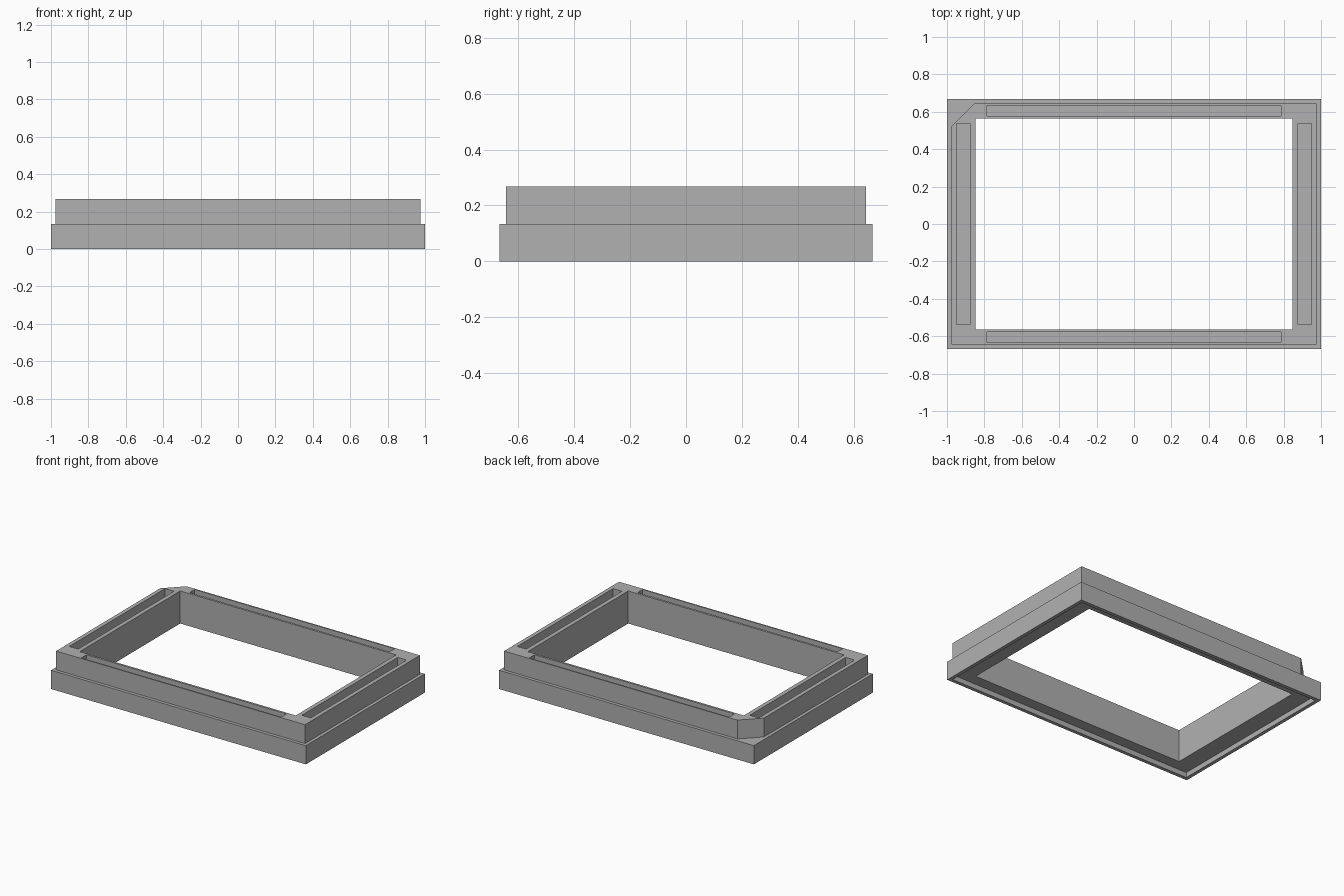
import bpy
import bmesh

default = bpy.data.objects.get("Cube")
if default:
    bpy.data.objects.remove(default, do_unlink=True)

HALF_X, HALF_Y = 1.0, 0.667
HEIGHT, STEP = 0.267, 0.133

grey = bpy.data.materials.new("grey plastic")
grey.use_nodes = True
colour = (0.44, 0.44, 0.44, 1)
grey.diffuse_color = colour
grey.node_tree.nodes["Principled BSDF"].inputs["Base Color"].default_value = colour


def prism(name, outline, z0, z1):
    """Extrude a flat outline between two heights."""
    bm = bmesh.new()
    face = bm.faces.new([bm.verts.new((x, y, z0)) for x, y in outline])
    top = bmesh.ops.extrude_face_region(bm, geom=[face])["geom"]
    verts = [v for v in top if isinstance(v, bmesh.types.BMVert)]
    bmesh.ops.translate(bm, verts=verts, vec=(0, 0, z1 - z0))
    bmesh.ops.recalc_face_normals(bm, faces=bm.faces)
    mesh = bpy.data.meshes.new(name)
    bm.to_mesh(mesh)
    bm.free()
    mesh.materials.append(grey)
    obj = bpy.data.objects.new(name, mesh)
    bpy.context.collection.objects.link(obj)
    return obj


def rect(x0, x1, y0, y1):
    return [(x0, y0), (x1, y0), (x1, y1), (x0, y1)]


def centred(hx, hy):
    return rect(-hx, hx, -hy, hy)


def combine(body, tool, operation):
    """Apply a boolean and discard the tool."""
    tool.hide_render = True
    mod = body.modifiers.new(operation.lower(), 'BOOLEAN')
    mod.operation = operation
    mod.solver = 'EXACT'
    mod.object = tool
    bpy.context.view_layer.objects.active = body
    bpy.ops.object.modifier_apply(modifier=mod.name)
    bpy.data.objects.remove(tool, do_unlink=True)


# Wide lower skirt
frame = prism("stacking_frame", centred(HALF_X, HALF_Y), 0, STEP)

# Narrower upper rim with its back corner cut off
ux, uy, cut = 0.977, 0.644, 0.122
rim = [(-ux, -uy), (ux, -uy), (ux, uy), (-ux + cut, uy), (-ux, uy - cut)]
combine(frame, prism("upper_rim", rim, STEP / 2, HEIGHT), 'UNION')

# Central opening
combine(frame, prism("opening", centred(0.848, 0.563), -0.1, 0.5), 'DIFFERENCE')

# Shallow recess under the skirt
combine(frame, prism("under_recess", centred(0.975, 0.642), -0.1, 0.036), 'DIFFERENCE')

# Long slots in the top of each wall
slots = [
    rect(-0.785, 0.785, 0.578, 0.634),
    rect(-0.785, 0.785, -0.634, -0.578),
    rect(0.878, 0.948, -0.537, 0.537),
    rect(-0.948, -0.878, -0.537, 0.537),
]
for outline in slots:
    combine(frame, prism("slot", outline, STEP, 0.5), 'DIFFERENCE')
